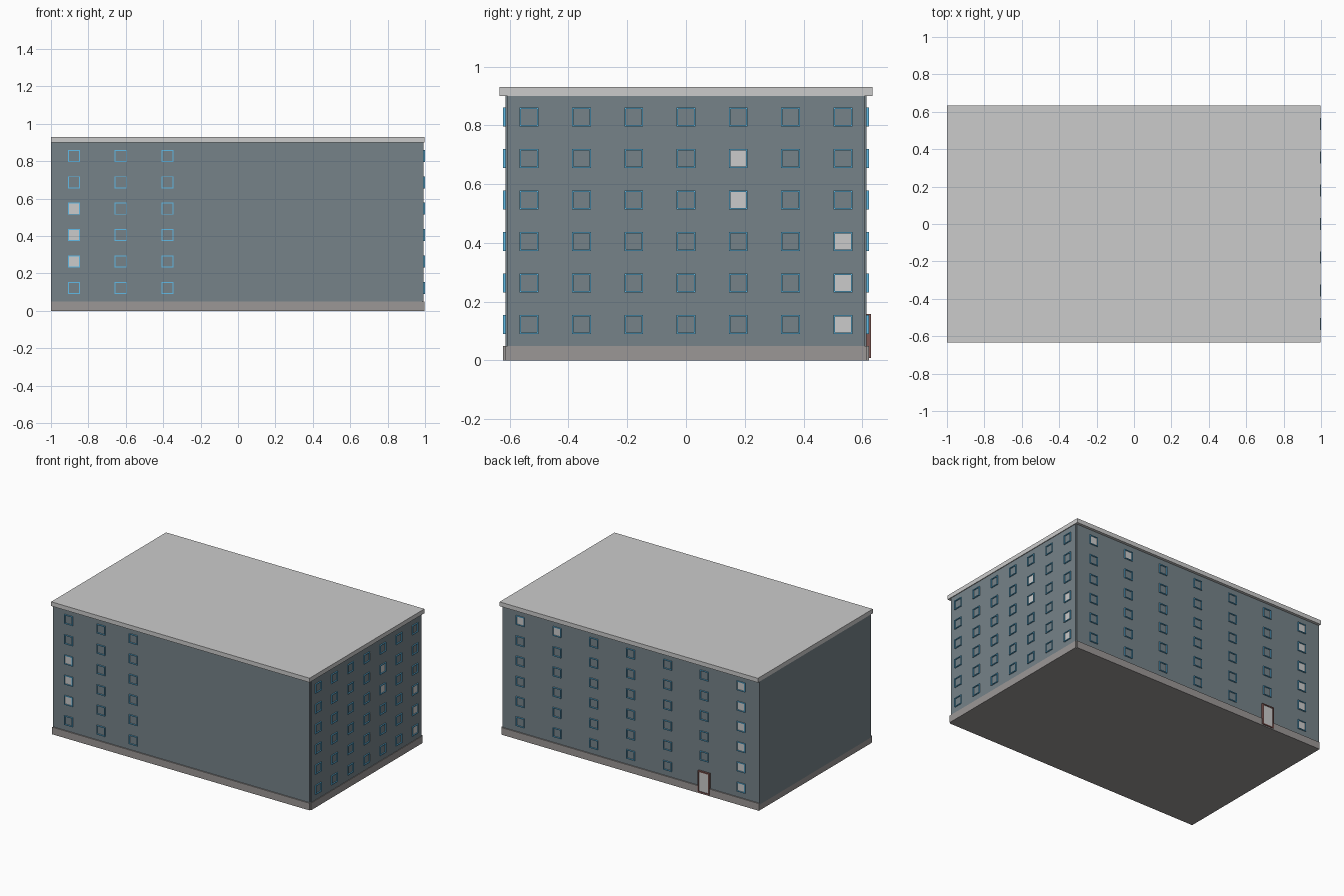
import bpy, bmesh
from mathutils import Matrix, Vector

if "Cube" in bpy.data.objects:
    bpy.data.objects.remove(bpy.data.objects["Cube"])


def material(name, rgb):
    m = bpy.data.materials.new(name)
    m.diffuse_color = (*rgb, 1)
    m.use_nodes = True
    m.node_tree.nodes["Principled BSDF"].inputs["Base Color"].default_value = m.diffuse_color
    return m


WALL = material("wall_slate", (0.18, 0.225, 0.25))
BASE = material("base_stone", (0.33, 0.31, 0.305))
BLUE = material("frame_blue", (0.12, 0.50, 0.80))
RED = material("door_brown", (0.22, 0.10, 0.09))


def finish(name, bm, mat=None):
    bmesh.ops.recalc_face_normals(bm, faces=bm.faces)
    me = bpy.data.meshes.new(name)
    bm.to_mesh(me)
    bm.free()
    ob = bpy.data.objects.new(name, me)
    bpy.context.collection.objects.link(ob)
    if mat:
        me.materials.append(mat)
    return ob


def box(name, lo, hi, mat=None):
    lo, hi = Vector(lo), Vector(hi)
    bm = bmesh.new()
    m = Matrix.Translation((lo + hi) / 2) @ Matrix.Diagonal((*(hi - lo), 1))
    bmesh.ops.create_cube(bm, size=1, matrix=m)
    return finish(name, bm, mat)


def add_ring(bm, place, u, z, w, h, t, d):
    """Closed rectangular frame; place maps (along wall, up, outward) to the model."""
    loops = []
    for inset, depth in ((0, -0.002), (0, d), (t, d), (t, -0.002)):
        a, b = w / 2 - inset, h / 2 - inset
        loops.append([bm.verts.new(place(u + s * a, z + v * b, depth))
                      for s, v in ((-1, -1), (1, -1), (1, 1), (-1, 1))])
    for k in range(4):
        p, q = loops[k], loops[(k + 1) % 4]
        for i in range(4):
            j = (i + 1) % 4
            bm.faces.new((p[i], p[j], q[j], q[i]))


def add_pane(bm, place, u, z, w, h):
    bm.faces.new([bm.verts.new(place(u + s * w / 2, z + v * h / 2, 0.001))
                  for s, v in ((-1, -1), (1, -1), (1, 1), (-1, 1))])


# Main volumes; the right wall is set in a little, leaving a corner notch
box("long_walls", (-1, -0.615, 0.04), (0.985, 0.615, 0.9), WALL)
box("right_wall", (0.9, -0.608, 0.04), (0.992, 0.608, 0.9), WALL)
box("base_long", (-1, -0.623, 0), (0.988, 0.623, 0.05), BASE)
box("base_right", (0.9, -0.615, 0), (0.996, 0.615, 0.05), BASE)
box("roof_slab", (-1, -0.634, 0.9), (0.997, 0.634, 0.93))

# Facade placements
front = lambda u, z, d: (u, -0.615 - d, z)
back = lambda u, z, d: (u, 0.615 + d, z)
right = lambda u, z, d: (0.992 + d, u, z)

ROWS = [0.122 + 0.1414 * r for r in range(6)]
facades = {
    "front": (front, [-0.877 + 0.25 * i for i in range(3)],
              {(0, 1), (0, 2), (0, 3)}),
    "back": (back, [-0.858 + 0.2845 * i for i in range(7)],
             {(0, r) for r in range(6)} | {(5, 5), (6, 5)}),
    "right": (right, [0.178 * (i - 3) for i in range(7)],
              {(4, 3), (4, 4), (6, 0), (6, 1), (6, 2)}),
}

# Window frames on every facade, pale panes in the lit windows
for side, (place, cols, lit) in facades.items():
    frames, panes = bmesh.new(), bmesh.new()
    for c, u in enumerate(cols):
        for r, z in enumerate(ROWS):
            if side == "back" and (c, r) == (1, 0):
                continue  # door position
            add_ring(frames, place, u, z, 0.064, 0.064, 0.005, 0.0075)
            if (c, r) in lit:
                add_pane(panes, place, u, z, 0.055, 0.055)
    finish(side + "_window_frames", frames, BLUE)
    finish(side + "_window_panes", panes)

# Back door
door_x = facades["back"][1][1]
bm = bmesh.new()
add_ring(bm, back, door_x, 0.083, 0.09, 0.15, 0.008, 0.014)
finish("door_frame", bm, RED)
box("door_leaf", (door_x - 0.037, 0.61, 0.016), (door_x + 0.037, 0.6245, 0.15))
